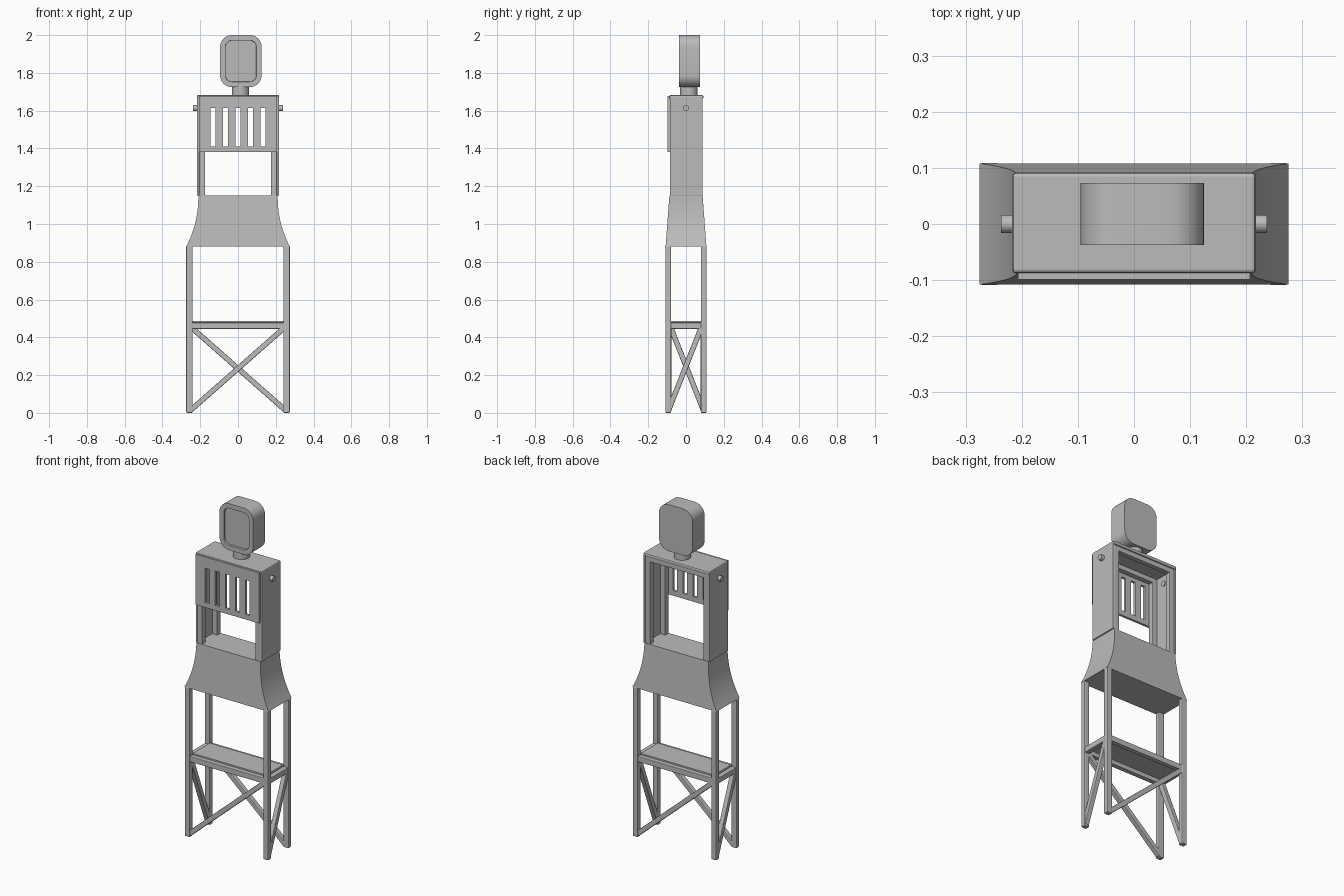
import bpy, bmesh, math
from mathutils import Vector

cube = bpy.data.objects.get("Cube")
if cube:
    bpy.data.objects.remove(cube, do_unlink=True)

grey = bpy.data.materials.new("plain grey")
grey.use_nodes = True
grey.diffuse_color = (0.5, 0.5, 0.5, 1)
grey.node_tree.nodes["Principled BSDF"].inputs["Base Color"].default_value = (0.5, 0.5, 0.5, 1)


def finish(name, bm, bevel=0, smooth=False):
    bmesh.ops.recalc_face_normals(bm, faces=bm.faces)
    mesh = bpy.data.meshes.new(name)
    bm.to_mesh(mesh)
    bm.free()
    mesh.materials.append(grey)
    obj = bpy.data.objects.new(name, mesh)
    bpy.context.collection.objects.link(obj)
    if bevel:
        mod = obj.modifiers.new("edge", 'BEVEL')
        mod.width = bevel
        mod.segments = 2
    if smooth:
        bpy.ops.object.select_all(action='DESELECT')
        obj.select_set(True)
        bpy.context.view_layer.objects.active = obj
        bpy.ops.object.shade_smooth_by_angle(angle=math.radians(35))
    return obj


def box(name, lo, hi, bevel=0):
    bm = bmesh.new()
    bmesh.ops.create_cube(bm, size=1)
    lo, hi = Vector(lo), Vector(hi)
    for v in bm.verts:
        v.co = (lo + hi) / 2 + v.co * (hi - lo)
    return finish(name, bm, bevel)


def bar(name, a, b, width=0.028):
    # Square bar between two points
    a, b = Vector(a), Vector(b)
    obj = box(name, (-width / 2, -width / 2, 0), (width / 2, width / 2, (b - a).length), 0.004)
    obj.location = a
    obj.rotation_euler = (b - a).to_track_quat('Z', 'Y').to_euler()


def cylinder(name, a, b, radius):
    a, b = Vector(a), Vector(b)
    bm = bmesh.new()
    bmesh.ops.create_cone(bm, cap_ends=True, segments=32, radius1=radius,
                          radius2=radius, depth=(b - a).length)
    obj = finish(name, bm, smooth=True)
    obj.location = (a + b) / 2
    obj.rotation_euler = (b - a).to_track_quat('Z', 'Y').to_euler()


SIDES = ((-1, "right"), (1, "left"))
ENDS = ((-1, "front"), (1, "back"))

# Legs, torso posts and rails, mirrored on both axes
for sx, side in SIDES:
    for sy, end in ENDS:
        x, y = sx * 0.257, sy * 0.094
        box(f"{end}_{side}_leg", (x - 0.017, y - 0.015, 0), (x + 0.017, y + 0.015, 0.885), 0.005)
        x, y = sx * 0.19, sy * 0.07
        box(f"{end}_{side}_post", (x - 0.016, y - 0.015, 1.145), (x + 0.016, y + 0.015, 1.67), 0.003)
    x = sx * 0.257
    box(f"{side}_shelf_rail", (x - 0.015, -0.08, 0.445), (x + 0.015, 0.08, 0.478), 0.003)
    bar(f"{side}_brace", (x, -sx * 0.092, 0.015), (x, sx * 0.082, 0.455))
    # Side panel and shoulder pin
    x = sx * 0.211
    box(f"{side}_panel", (x - 0.006, -0.085, 1.15), (x + 0.006, 0.088, 1.675), 0.003)
    cylinder(f"{side}_shoulder_pin", (sx * 0.2, 0, 1.613), (sx * 0.237, 0, 1.613), 0.016)

for sy, end in ENDS:
    y = sy * 0.092
    box(f"{end}_shelf_rail", (-0.245, y - 0.014, 0.445), (0.245, y + 0.014, 0.478), 0.003)
    bar(f"{end}_brace", (sy * 0.25, y, 0.015), (-sy * 0.25, y, 0.455))
    y = sy * 0.07
    box(f"{end}_top_rail", (-0.19, y - 0.015, 1.635), (0.19, y + 0.015, 1.67), 0.003)

box("shelf", (-0.24, -0.08, 0.47), (0.24, 0.08, 0.486))
box("torso_top", (-0.217, -0.088, 1.662), (0.217, 0.092, 1.683), 0.007)

# Flared skirt lofted through rectangles
bm = bmesh.new()
rings = []
steps = 12
for i in range(steps + 1):
    t = i / steps
    hx = 0.21 + 0.065 * (1 - t) ** 2.2
    hy = 0.108 - 0.02 * t
    z = 0.88 + 0.27 * t
    rings.append([bm.verts.new((px * hx, py * hy, z))
                  for px, py in ((-1, -1), (1, -1), (1, 1), (-1, 1))])
for low, high in zip(rings, rings[1:]):
    for k in range(4):
        n = (k + 1) % 4
        bm.faces.new((low[k], low[n], high[n], high[k]))
bm.faces.new(rings[0])
bm.faces.new(rings[-1])
finish("skirt", bm, smooth=True)

# Slotted chest plate: a grid of faces with the slots left out
xs = [-0.207]
for i in range(-2, 3):
    xs += [i * 0.066 - 0.014, i * 0.066 + 0.014]
xs.append(0.207)
zs = (1.38, 1.41, 1.613, 1.678)
bm = bmesh.new()
grid = [[bm.verts.new((x, -0.099, z)) for z in zs] for x in xs]
for i in range(len(xs) - 1):
    for j in range(3):
        if j == 1 and i % 2 == 1:
            continue
        bm.faces.new((grid[i][j], grid[i + 1][j], grid[i + 1][j + 1], grid[i][j + 1]))
plate = finish("chest_plate", bm)
thick = plate.modifiers.new("thickness", 'SOLIDIFY')
thick.thickness = 0.014
thick.offset = -1 if plate.data.polygons[0].normal.y < 0 else 1

# Neck and head with a recessed face
cylinder("neck", (0.013, 0.015, 1.675), (0.013, 0.015, 1.74), 0.046)
bm = bmesh.new()
hx, hz, r = 0.11, 0.1375, 0.062
outline = []
for k, (px, pz) in enumerate(((1, 1), (-1, 1), (-1, -1), (1, -1))):
    for s in range(9):
        a = math.radians(90 * k + 90 * s / 8)
        outline.append((0.015 + px * (hx - r) + r * math.cos(a),
                        1.8625 + pz * (hz - r) + r * math.sin(a)))
front = bm.faces.new([bm.verts.new((x, -0.037, z)) for x, z in outline])
back = [bm.verts.new((x, 0.073, z)) for x, z in outline]
bm.faces.new(back)
ring = list(front.verts)
for k in range(len(ring)):
    n = (k + 1) % len(ring)
    bm.faces.new((ring[k], ring[n], back[n], back[k]))
bmesh.ops.recalc_face_normals(bm, faces=bm.faces)
bmesh.ops.inset_region(bm, faces=[front], thickness=0.028)
bmesh.ops.inset_region(bm, faces=[front], thickness=0.001, depth=-0.012)
finish("head", bm, smooth=True)
